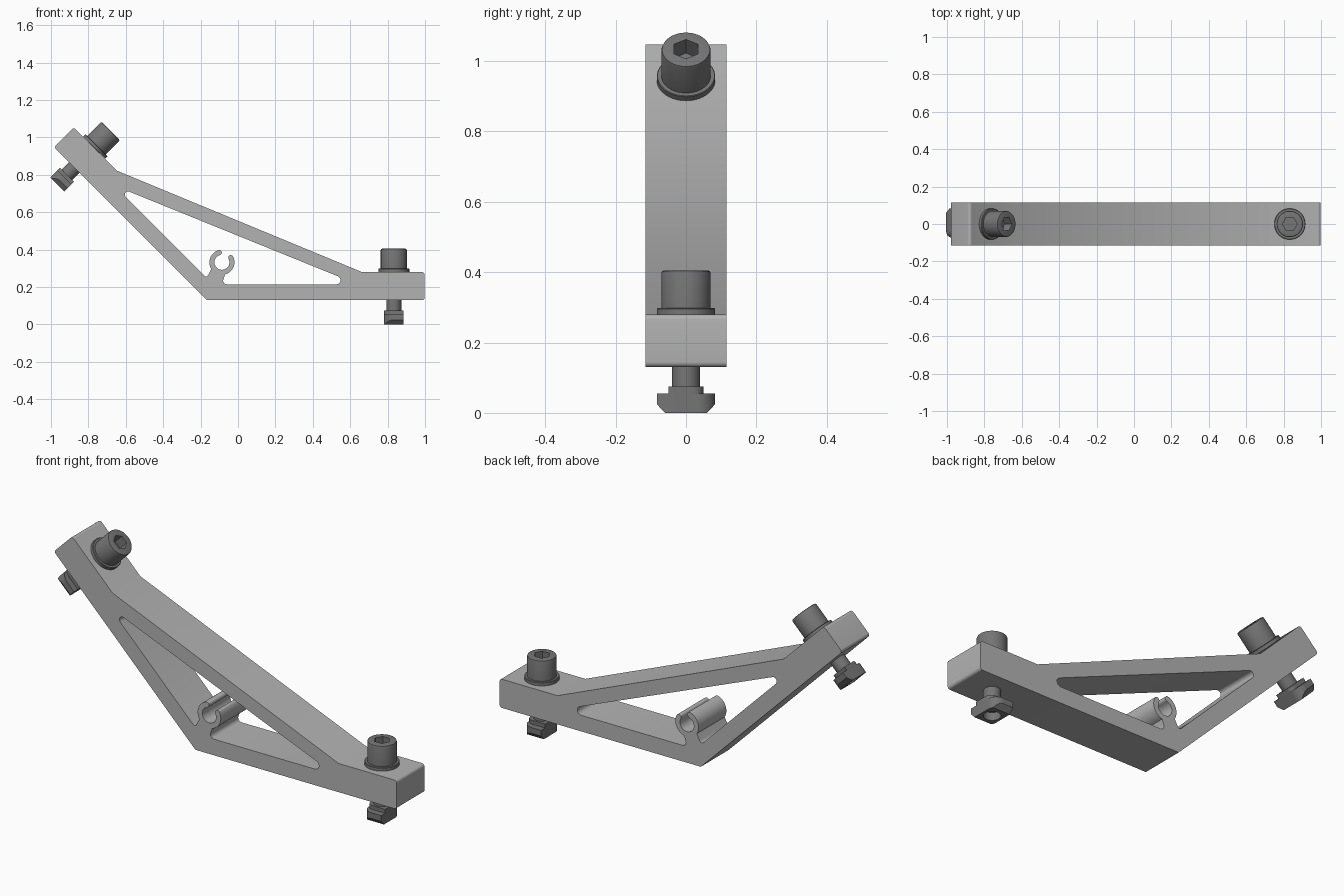
import bpy, bmesh
from math import radians, cos, sin, tan, atan2, pi
from mathutils import Vector, Matrix

if "Cube" in bpy.data.objects:
    bpy.data.objects.remove(bpy.data.objects["Cube"], do_unlink=True)


def material(name, grey):
    m = bpy.data.materials.new(name)
    m.use_nodes = True
    m.diffuse_color = (grey, grey, grey, 1)
    m.node_tree.nodes["Principled BSDF"].inputs["Base Color"].default_value = (grey, grey, grey, 1)
    return m


LIGHT = material("light grey plastic", 0.45)
DARK = material("dark grey steel", 0.18)


def arc(c, r, a0, a1, n):
    """Points on an arc, angles in degrees, with no corner rounding."""
    angles = [radians(a0 + (a1 - a0) * i / n) for i in range(n + 1)]
    return [(c[0] + r * cos(a), c[1] + r * sin(a), 0) for a in angles]


def rounded(points, n=6):
    """Closed outline from (x, y, corner radius) points."""
    out = []
    for i, (x, y, r) in enumerate(points):
        p = Vector((x, y))
        if r == 0:
            out.append(p)
            continue
        u = (Vector(points[i - 1][:2]) - p).normalized()
        v = (Vector(points[(i + 1) % len(points)][:2]) - p).normalized()
        half = u.angle(v) / 2
        c = p + (u + v).normalized() * r / sin(half)
        s, e = p + u * r / tan(half) - c, p + v * r / tan(half) - c
        a = atan2(s.y, s.x)
        d = (atan2(e.y, e.x) - a + pi) % (2 * pi) - pi
        out += [c + r * Vector((cos(a + d * k / n), sin(a + d * k / n))) for k in range(n + 1)]
    return out


def plate(name, outlines, half_depth):
    """Mesh of filled outlines (inner ones become holes), extruded along z."""
    curve = bpy.data.curves.new(name, 'CURVE')
    curve.dimensions = '2D'
    curve.fill_mode = 'BOTH'
    curve.extrude = half_depth
    for pts in outlines:
        s = curve.splines.new('POLY')
        s.points.add(len(pts) - 1)
        for sp, p in zip(s.points, pts):
            sp.co = (p.x, p.y, 0, 1)
        s.use_cyclic_u = True
    ob = bpy.data.objects.new(name, curve)
    bpy.context.collection.objects.link(ob)
    mesh = bpy.data.meshes.new_from_object(ob.evaluated_get(bpy.context.evaluated_depsgraph_get()))
    bpy.data.objects.remove(ob)
    bpy.data.curves.remove(curve)
    bm = bmesh.new()
    bm.from_mesh(mesh)
    bpy.data.meshes.remove(mesh)
    bmesh.ops.remove_doubles(bm, verts=bm.verts, dist=1e-5)
    bmesh.ops.recalc_face_normals(bm, faces=bm.faces)
    return bm


def lathe(profile, steps=48):
    """Revolve (radius, z) points about the z axis."""
    bm = bmesh.new()
    vs = [bm.verts.new((r, 0, z)) for r, z in profile]
    es = [bm.edges.new(pair) for pair in zip(vs, vs[1:])]
    bmesh.ops.spin(bm, geom=vs + es, cent=(0, 0, 0), axis=(0, 0, 1), angle=2 * pi, steps=steps)
    bmesh.ops.remove_doubles(bm, verts=bm.verts, dist=1e-5)
    bmesh.ops.recalc_face_normals(bm, faces=bm.faces)
    return bm


def add(name, bm, mat, matrix=Matrix()):
    mesh = bpy.data.meshes.new(name)
    bm.to_mesh(mesh)
    bm.free()
    mesh.materials.append(mat)
    ob = bpy.data.objects.new(name, mesh)
    ob.matrix_world = matrix
    bpy.context.collection.objects.link(ob)
    return ob


def smooth(ob):
    bpy.ops.object.select_all(action='DESELECT')
    ob.select_set(True)
    bpy.context.view_layer.objects.active = ob
    bpy.ops.object.shade_smooth_by_angle(angle=radians(30))


# Bracket: angled outline with a triangular opening that wraps round a cable clip
outer = rounded([(0.998, 0.13, 0.015), (0.998, 0.28, 0.015), (0.663, 0.28, 0),
                 (-0.645, 0.821, 0), (-0.878, 1.054, 0.015), (-0.984, 0.948, 0.015),
                 (-0.166, 0.13, 0)])
C, R_OUT, R_IN = (-0.086, 0.332), 0.067, 0.04
MID, TIP = (R_OUT + R_IN) / 2, (R_OUT - R_IN) / 2
GAP_A, GAP_B = 105, 28


def tip_centre(a):
    return (C[0] + MID * cos(radians(a)), C[1] + MID * sin(radians(a)))


opening = [(0.641, 0.214, 0.0225), (-0.663, 0.743, 0.018), (-0.168, 0.248, 0.012)]
opening += arc(C, R_OUT, 212, GAP_A, 12)
opening += arc(tip_centre(GAP_A), TIP, GAP_A, GAP_A - 180, 8)[1:-1]
opening += arc(C, R_IN, GAP_A, GAP_B + 360, 24)
opening += arc(tip_centre(GAP_B), TIP, GAP_B + 180, GAP_B, 8)[1:-1]
opening += arc(C, R_OUT, GAP_B, -75, 12)
opening += [(-0.088, 0.214, 0.02)]
bracket = plate("bracket", [outer, rounded(opening)], 0.115)
bracket.transform(Matrix.Rotation(pi / 2, 4, 'X'))
smooth(add("bracket", bracket, LIGHT))


def socket_bolt(name, matrix):
    # Bolt with shaft and a rounded cap head, socket cut by a hexagon
    ob = add(name, lathe([(0, 0.04), (0.04, 0.04), (0.04, 0.29), (0.07, 0.29), (0.07, 0.397),
                          (0.068, 0.403), (0.062, 0.405), (0, 0.405)]), DARK, matrix)
    cut = add("socket_cutter", lathe([(0, 0.35), (0.039, 0.35), (0.039, 0.45), (0, 0.45)], 6),
              DARK, matrix)
    cut.hide_render = True
    mod = ob.modifiers.new("socket", 'BOOLEAN')
    mod.operation, mod.object, mod.solver = 'DIFFERENCE', cut, 'EXACT'
    bpy.context.view_layer.update()
    bpy.context.view_layer.objects.active = ob
    bpy.ops.object.modifier_apply(modifier=mod.name)
    bpy.data.objects.remove(cut)
    smooth(ob)


def slot_nut(name, matrix):
    # Flange with two opposite round corners, a bore and bevelled lower ends
    w, l = 0.053, 0.083
    bore = rounded(arc((0, 0), 0.04, 0, 350, 35))
    plan = rounded([(-w, -l, 0.05), (w, -l, 0), (w, l, 0.05), (-w, l, 0)], 10)
    bm = plate(name, [plan, bore], 0.0275)
    bmesh.ops.translate(bm, verts=bm.verts, vec=(0, 0, 0.0275))
    for side in (-1, 1):
        res = bmesh.ops.bisect_plane(bm, geom=bm.verts[:] + bm.edges[:] + bm.faces[:], dist=1e-6,
                                     plane_co=(0, side * 0.06, 0), plane_no=(0, side * 0.025, -0.023),
                                     clear_outer=True)
        edges = [g for g in res["geom_cut"] if isinstance(g, bmesh.types.BMEdge)]
        bmesh.ops.holes_fill(bm, edges=edges, sides=0)
    bmesh.ops.recalc_face_normals(bm, faces=bm.faces)
    smooth(add(name + "_flange", bm, DARK, matrix))
    # Narrow neck that sits in the slot
    neck = rounded([(-w, -0.05, 0.03), (w, -0.05, 0), (w, 0.05, 0.03), (-w, 0.05, 0)])
    bm = plate(name, [neck, bore], 0.0105)
    bmesh.ops.translate(bm, verts=bm.verts, vec=(0, 0, 0.0645))
    smooth(add(name + "_neck", bm, DARK, matrix))


# Fasteners: one upright, one square to the sloping arm
places = {"left": Matrix.Translation((0.833, 0, 0)),
          "right": Matrix.Translation((-0.967, 0, 0.748)) @ Matrix.Rotation(pi / 4, 4, 'Y')}
for side, matrix in places.items():
    socket_bolt(side + "_bolt", matrix)
    smooth(add(side + "_washer", lathe([(0.04, 0.28), (0.083, 0.28), (0.083, 0.296), (0.081, 0.298),
                                        (0.04, 0.298)]), DARK, matrix))
    slot_nut(side + "_slot_nut", matrix)
